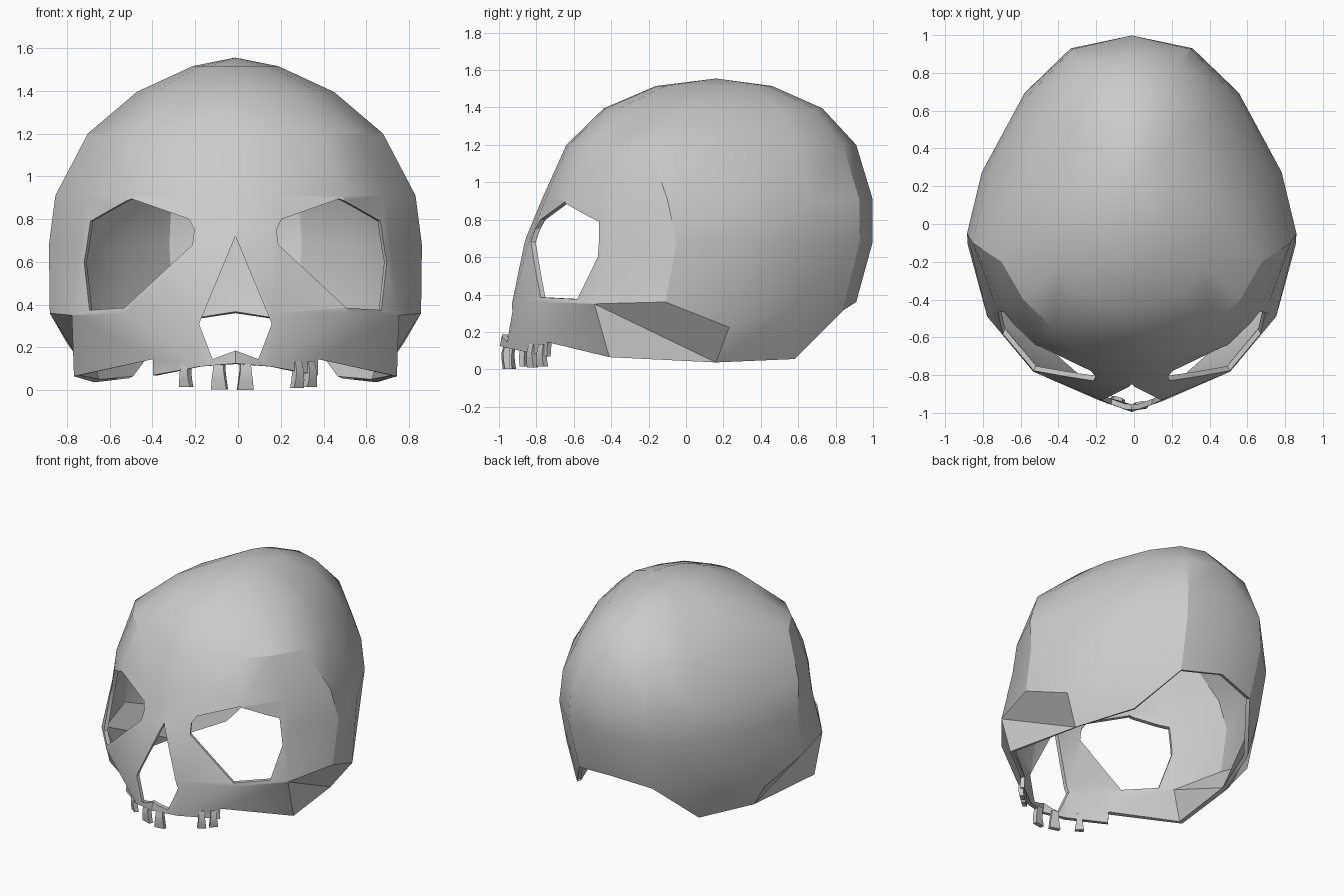
import bpy, bmesh
from mathutils import Vector

if "Cube" in bpy.data.objects:
    bpy.data.objects.remove(bpy.data.objects["Cube"])

CX = -0.012  # centre line of the skull


def make_object(name, verts, faces):
    me = bpy.data.meshes.new(name)
    me.from_pydata(verts, [], faces)
    me.update()
    ob = bpy.data.objects.new(name, me)
    bpy.context.collection.objects.link(ob)
    return ob


def activate(ob):
    bpy.ops.object.select_all(action='DESELECT')
    ob.select_set(True)
    bpy.context.view_layer.objects.active = ob


def prism(name, outline, direction, front, back):
    """Outline on the face swept both ways along a direction, used as a cutter."""
    n = len(outline)
    d = Vector(direction).normalized()
    verts = [Vector(p) + d * t for t in (-front, back) for p in outline]
    faces = [tuple(range(n)), tuple(range(2 * n - 1, n - 1, -1))]
    faces += [(i, i + n, (i + 1) % n + n, (i + 1) % n) for i in range(n)]
    ob = make_object(name, verts, faces)
    bm = bmesh.new()
    bm.from_mesh(ob.data)
    bmesh.ops.recalc_face_normals(bm, faces=bm.faces)
    bmesh.ops.triangulate(bm, faces=bm.faces)
    bm.to_mesh(ob.data)
    bm.free()
    ob.location.x = CX
    ob.hide_render = True
    return ob


# Cranium half: horizontal rings scaled from one template, front to back
TX = (0, .2, .6, .83, 1, .91, .65, .37, 0)
TY = (-1, -.97, -.8, -.46, 0, .31, .71, .935, 1)
RINGS = [  # z, front y, widest y, back y, half width
    (.36, -.95, -.11, .91, .868),
    (.68, -.865, -.05, .998, .872),
    (.91, -.77, -.10, .998, .842),
    (1.20, -.64, -.20, .91, .69),
    (1.395, -.44, -.04, .73, .46),
    (1.515, -.16, .10, .46, .20),
]
N = len(TX)
verts, faces = [], []
for z, yf, ym, yb, w in RINGS:
    for tx, ty in zip(TX, TY):
        verts.append((tx * w, ym + ty * ((ym - yf) if ty < 0 else (yb - ym)), z))
verts[3] = (.765, -.49, .35)   # cheekbone corner
verts[5] = (.79, .23, .225)    # behind the ear
verts[7] = (.30, .84, .315)    # rim at the back of the head
apex = len(verts)
for r in range(len(RINGS) - 1):
    for c in range(N - 1):
        a = r * N + c
        faces.append((a, a + 1, a + 1 + N, a + N))
verts.append((0, .16, 1.555))
top = apex - N
faces += [(top + c, top + c + 1, apex) for c in range(N - 1)]

# Upper jaw, cheek and skull base edge
b = len(verts)
verts += [(0, -.995, .125), (.17, -.935, .11), (.385, -.74, .145),
          (.755, -.41, .065), (.66, .16, .037), (.5, .58, .055), (.385, -.745, .07)]
faces += [(b, b + 1, 1, 0), (b + 1, b + 2, 2, 1), (b + 2, b + 3, 3, 2),
          (b + 3, b + 4, 3), (b + 4, 5, 4, 3), (b + 4, b + 5, 6, 5),
          (b + 5, 7, 6), (b + 1, b + 6, b + 2)]
skull = make_object("skull", verts, faces)
skull.location.x = CX

mirror = skull.modifiers.new("mirror", 'MIRROR')
mirror.merge_threshold = .001
shell = skull.modifiers.new("shell", 'SOLIDIFY')
shell.thickness = .028
shell.offset = -1

# Eye and nose openings
eye = [(.235, -.82, .80), (.50, -.68, .895), (.685, -.48, .79), (.72, -.50, .60),
       (.675, -.565, .375), (.52, -.78, .385), (.205, -.84, .68), (.205, -.835, .75)]
nose = [(0, .72), (.17, .31), (.107, .145), (0, .185), (-.107, .145), (-.17, .31)]
cutters = [prism("eye_cutter_right", eye, (-.4, .92, 0), .22, .22),
           prism("eye_cutter_left", [(-x, y, z) for x, y, z in eye], (.4, .92, 0), .22, .22),
           prism("nose_cutter", [(x, -.9, z) for x, z in nose], (0, 1, 0), .3, .4)]
for cut in cutters:
    mod = skull.modifiers.new("opening", 'BOOLEAN')
    mod.operation = 'DIFFERENCE'
    mod.solver = 'EXACT'
    mod.object = cut
activate(skull)
for name in [m.name for m in skull.modifiers]:
    bpy.ops.object.modifier_apply(modifier=name)
bpy.ops.object.shade_smooth_by_angle(angle=.52)
for cut in cutters:
    bpy.data.objects.remove(cut)


# Teeth: short tapered bars, narrow neck and flared biting edge
def tooth(name, x, y, width, tilt, low):
    out = Vector((tilt, -1, 0)).normalized()
    side = Vector((-out.y, out.x, 0))
    vs, fs = [], []
    for z, w, d, push in ((.135, .65, .03, -.01), (.09, .7, .034, .0),
                          (.05, .85, .032, .0), (low, 1.0, .03, -.006)):
        c = Vector((x, y, z)) + out * push
        for sx, sy in ((-1, -1), (1, -1), (1, 1), (-1, 1)):
            vs.append(c + side * (sx * w * width / 2) - out * (sy * d / 2))
    for k in range(3):
        for i in range(4):
            j = (i + 1) % 4
            fs.append((k * 4 + i, k * 4 + 4 + i, k * 4 + 4 + j, k * 4 + j))
    fs += [(0, 1, 2, 3), (15, 14, 13, 12)]
    ob = make_object(name, vs, fs)
    bm = bmesh.new()
    bm.from_mesh(ob.data)
    bmesh.ops.recalc_face_normals(bm, faces=bm.faces)
    bm.to_mesh(ob.data)
    bm.free()
    activate(ob)
    bpy.ops.object.shade_smooth_by_angle(angle=.6)


for i, t in enumerate([(-.088, -.94, .075, -.3, .003), (.035, -.965, .075, .15, .001),
                       (-.245, -.865, .06, -.7, .015), (.28, -.825, .06, .8, .01),
                       (.34, -.772, .06, .9, .015)]):
    tooth("tooth_%d" % (i + 1), *t)
